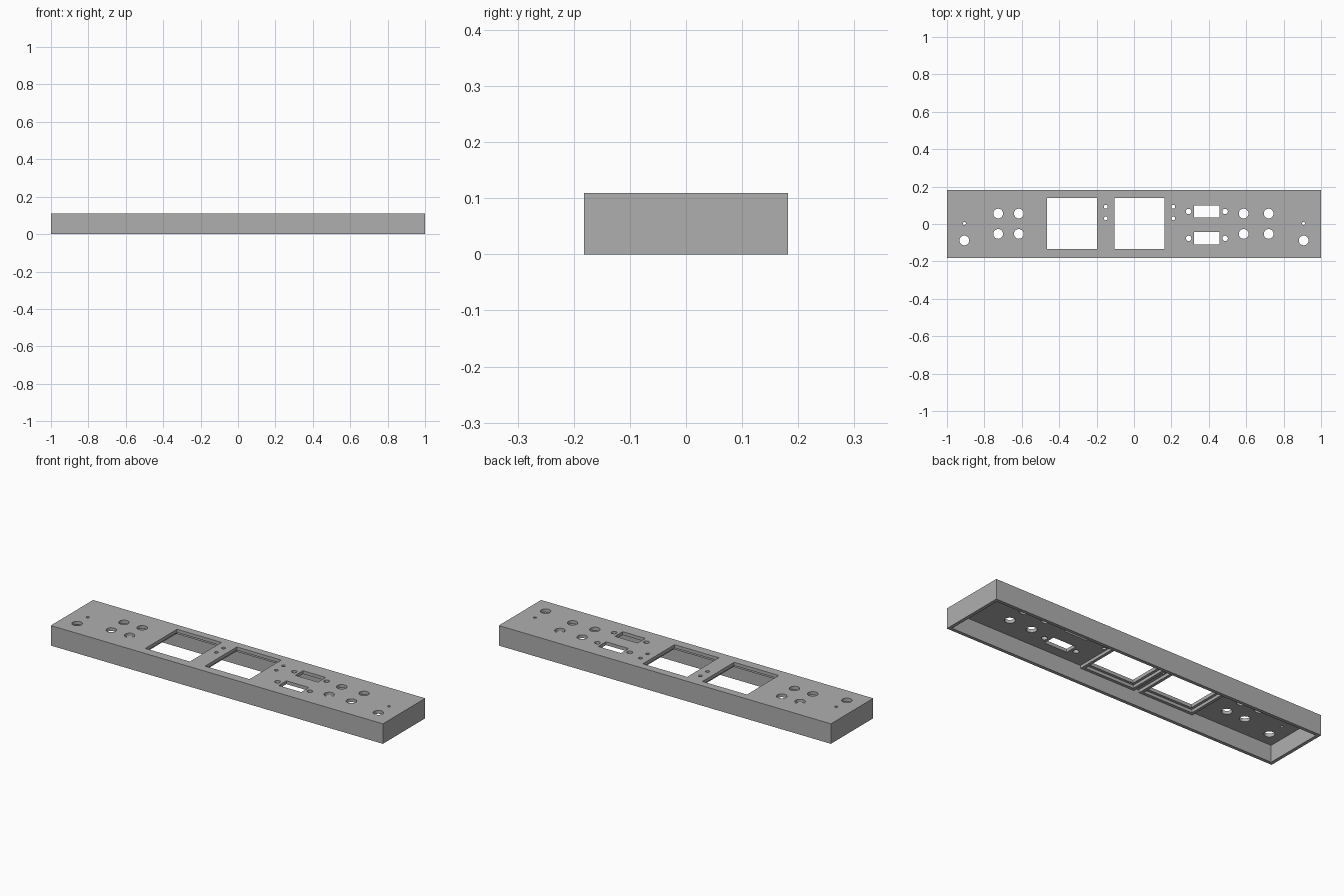
import bpy
import bmesh
from mathutils import Matrix, Vector

cube = bpy.data.objects.get("Cube")
if cube:
    bpy.data.objects.remove(cube, do_unlink=True)

LENGTH, DEPTH, HEIGHT, WALL = 2.0, 0.364, 0.109, 0.018
UNDERSIDE = HEIGHT - WALL

grey = bpy.data.materials.new("plain grey")
grey.use_nodes = True
grey.diffuse_color = (0.43, 0.43, 0.43, 1)
shader = next(n for n in grey.node_tree.nodes if n.type == 'BSDF_PRINCIPLED')
shader.inputs["Base Color"].default_value = grey.diffuse_color


def add_box(bm, x0, x1, y0, y1, z0, z1):
    size = Matrix.Diagonal((x1 - x0, y1 - y0, z1 - z0, 1))
    centre = Vector((x0 + x1, y0 + y1, z0 + z1)) / 2
    bmesh.ops.create_cube(bm, size=1, matrix=Matrix.Translation(centre) @ size)


def add_drill(bm, x, y, radius):
    bmesh.ops.create_cone(bm, cap_ends=True, segments=28, radius1=radius, radius2=radius,
                          depth=0.1, matrix=Matrix.Translation((x, y, HEIGHT)))


def make_object(name, bm):
    mesh = bpy.data.meshes.new(name)
    bm.to_mesh(mesh)
    bm.free()
    mesh.materials.append(grey)
    obj = bpy.data.objects.new(name, mesh)
    bpy.context.collection.objects.link(obj)
    return obj


def box_object(name, *bounds):
    bm = bmesh.new()
    add_box(bm, *bounds)
    return make_object(name, bm)


def cut(obj, cutter):
    cutter.hide_render = True
    mod = obj.modifiers.new("cut", 'BOOLEAN')
    mod.operation = 'DIFFERENCE'
    mod.solver = 'EXACT'
    mod.object = cutter
    bpy.context.view_layer.objects.active = obj
    bpy.ops.object.modifier_apply(modifier=mod.name)
    bpy.data.objects.remove(cutter, do_unlink=True)


# Hollow panel, open underneath
hx, hy = LENGTH / 2, DEPTH / 2
panel = box_object("panel_shell", -hx, hx, -hy, hy, 0, HEIGHT)
cut(panel, box_object("cavity_cutter", -hx + WALL, hx - WALL, -hy + WALL, hy - WALL,
                      -0.1, UNDERSIDE))

# Display windows and connector slots
windows = [(-0.465, -0.197, -0.133, 0.14), (-0.105, 0.162, -0.133, 0.14)]
slots = [(0.322, 0.458, 0.034, 0.1), (0.322, 0.458, -0.11, -0.044)]
holes = bmesh.new()
for opening in windows + slots:
    add_box(holes, *opening, HEIGHT - 0.05, HEIGHT + 0.05)

# Button holes in groups of four
for x in (-0.726, -0.616, 0.586, 0.72):
    for y in (-0.053, 0.056):
        add_drill(holes, x, y, 0.026)

# End holes with pin holes
for x in (-0.907, 0.907):
    add_drill(holes, x, -0.088, 0.026)
    add_drill(holes, x, 0.003, 0.008)

# Screw holes beside the window and the slots
for x in (-0.151, 0.21):
    for y in (0.03, 0.092):
        add_drill(holes, x, y, 0.01)
for y in (0.067, -0.077):
    for x in (0.292, 0.487):
        add_drill(holes, x, y, 0.0145)
cut(panel, make_object("hole_cutter", holes))

# Raised frames around the windows on the underside
for side, (x0, x1, y0, y1) in zip(("right", "left"), windows):
    rim, pocket = 0.03, 0.014
    frame = box_object(side + "_window_frame", x0 - rim, x1 + rim, y0 - rim,
                       min(y1 + rim, hy - WALL / 2), 0.075, UNDERSIDE + 0.001)
    cut(frame, box_object("pocket_cutter", x0 - pocket, x1 + pocket,
                          y0 - pocket, y1 + pocket, 0, HEIGHT))

# Smooth the round holes, keep the edges crisp
bpy.ops.object.select_all(action='DESELECT')
panel.select_set(True)
bpy.context.view_layer.objects.active = panel
bpy.ops.object.shade_smooth_by_angle()
